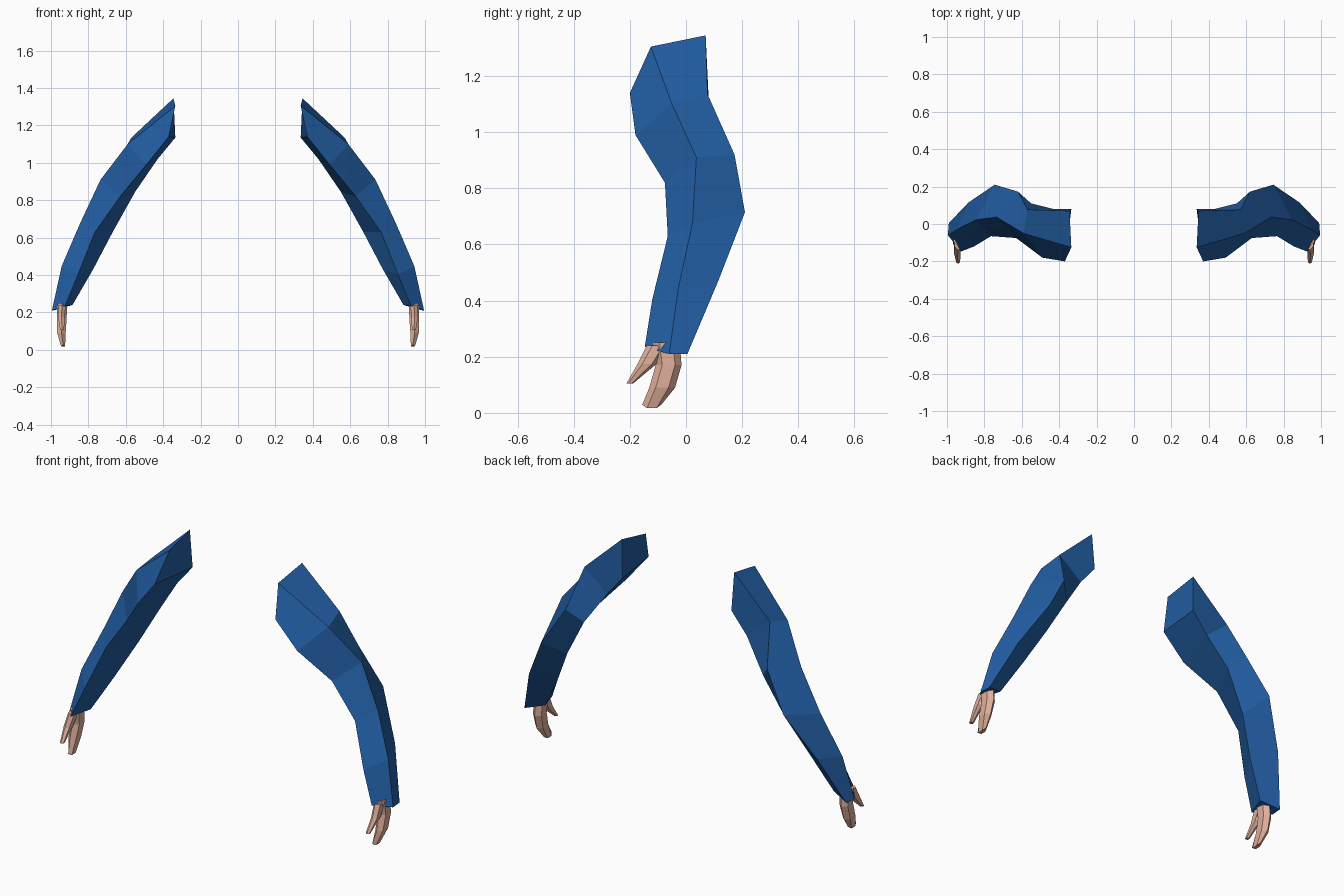
import bpy, bmesh, math

cube = bpy.data.objects.get("Cube")
if cube:
    bpy.data.objects.remove(cube, do_unlink=True)


def material(name, rgb):
    mat = bpy.data.materials.new(name)
    mat.use_nodes = True
    mat.diffuse_color = (*rgb, 1)
    mat.node_tree.nodes["Principled BSDF"].inputs["Base Color"].default_value = (*rgb, 1)
    return mat


BLUE = material("sleeve blue", (0.016, 0.112, 0.37))
SKIN = material("skin", (0.74, 0.43, 0.33))


def loft(name, rings, side, mat):
    """Skin a closed tube through rings of equal size, on one side of the body."""
    bm = bmesh.new()
    loops = [[bm.verts.new((side * x, y, z)) for x, y, z in ring] for ring in rings]
    n = len(loops[0])
    for a, b in zip(loops, loops[1:]):
        for i in range(n):
            j = (i + 1) % n
            bm.faces.new((a[i], a[j], b[j], b[i]))
    bm.faces.new(loops[0])
    bm.faces.new(loops[-1])
    bmesh.ops.recalc_face_normals(bm, faces=bm.faces)
    mesh = bpy.data.meshes.new(name)
    bm.to_mesh(mesh)
    bm.free()
    mesh.materials.append(mat)
    bpy.context.collection.objects.link(bpy.data.objects.new(name, mesh))


def oval(x, y, z, rx, ry, sides=6):
    """Level ring with a corner at the front and back."""
    turns = [math.tau * i / sides for i in range(sides)]
    return [(x + rx * math.sin(t), y - ry * math.cos(t), z) for t in turns]


# Sleeve: four ridges running from shoulder to cuff
front_ridge = [(.37, -.2, 1.14), (.49, -.18, .99), (.63, -.075, .82),
               (.765, -.065, .63), (.855, -.12, .405), (.925, -.147, .235)]
outer_ridge = [(.335, -.125, 1.305), (.59, -.05, 1.1), (.735, .037, .91),
               (.845, .023, .675), (.943, -.027, .447), (.995, -.06, .21)]
back_ridge = [(.345, .07, 1.345), (.57, .077, 1.135), (.62, .173, .92),
              (.745, .21, .715), (.885, .115, .47), (.99, .005, .21)]
inner_ridge = [(.335, .08, 1.135), (.43, .08, 1.02), (.55, .11, .845),
               (.67, .085, .63), (.775, .02, .43), (.885, -.03, .24)]
sleeve_rings = list(zip(front_ridge, outer_ridge, back_ridge, inner_ridge))

# Hand: joined fingers and a separate thumb
palm_rings = [oval(.94, -.07, .25, .03, .048), oval(.942, -.062, .17, .03, .046),
              oval(.944, -.085, .09, .026, .046), oval(.935, -.122, .0, .012, .034)]
# Raise the front and back of the fingertips
palm_rings[-1] = [(x, y, .005 + .7 * abs(y + .122)) for x, y, z in palm_rings[-1]]
thumb_rings = [oval(.94, -.1, .24, .022, .04), oval(.945, -.138, .175, .02, .034),
               oval(.94, -.2, .105, .012, .012)]

for label, side in (("left", 1), ("right", -1)):
    loft(label + "_sleeve", sleeve_rings, side, BLUE)
    loft(label + "_palm_and_fingers", palm_rings, side, SKIN)
    loft(label + "_thumb", thumb_rings, side, SKIN)
